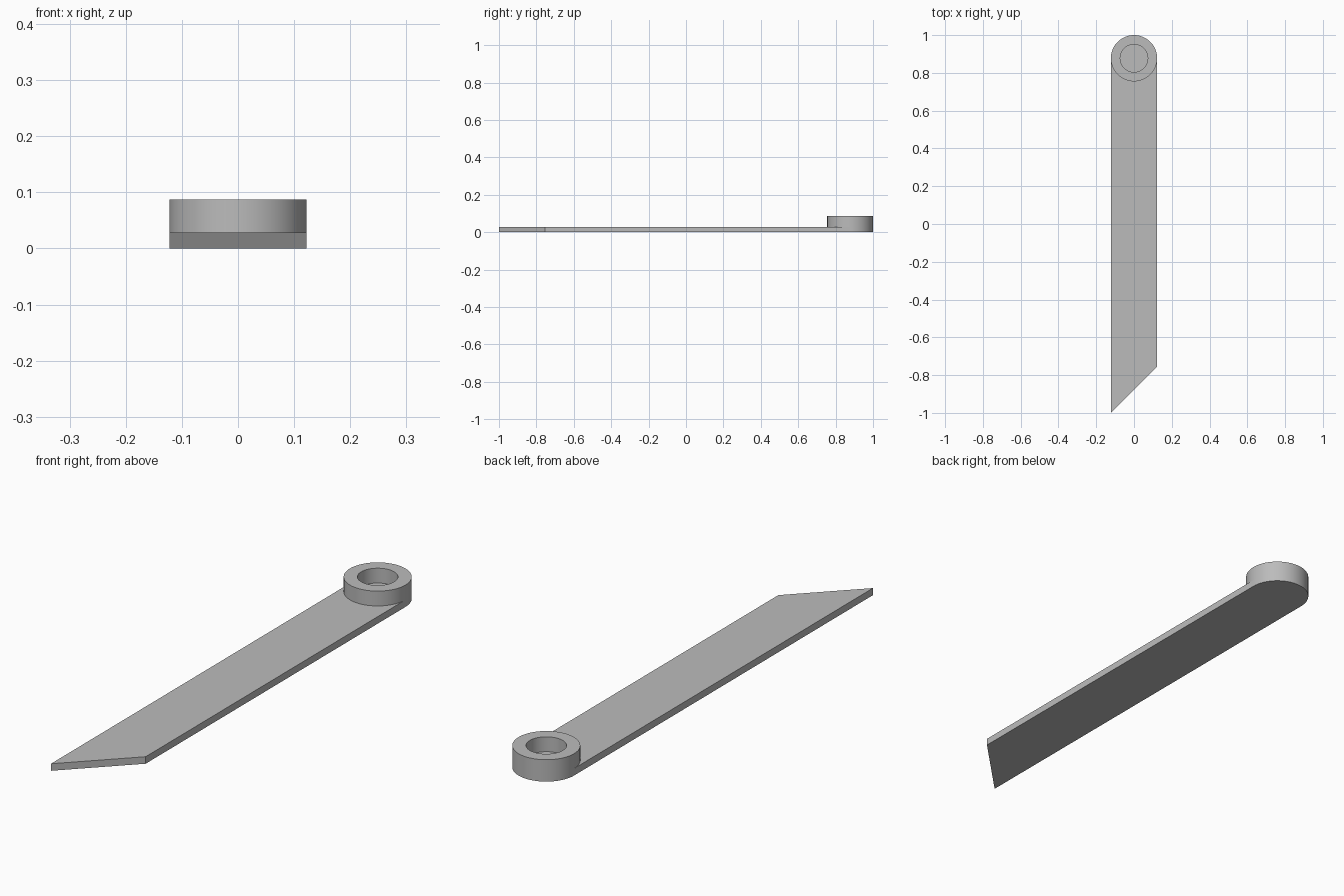
import bpy, bmesh, math

cube = bpy.data.objects.get("Cube")
if cube:
    bpy.data.objects.remove(cube, do_unlink=True)

R, HOLE = 0.1225, 0.073        # collar outer and inner radius
THICK, TOP = 0.028, 0.087      # bar thickness, collar top height
CY = 1 - R                     # collar centre
SEG = 64

grey = bpy.data.materials.new("plain grey")
grey.use_nodes = True
colour = (0.5, 0.5, 0.5, 1)
grey.diffuse_color = colour
grey.node_tree.nodes["Principled BSDF"].inputs["Base Color"].default_value = colour


def finish(name, bm):
    bmesh.ops.recalc_face_normals(bm, faces=bm.faces)
    mesh = bpy.data.meshes.new(name)
    bm.to_mesh(mesh)
    bm.free()
    mesh.materials.append(grey)
    obj = bpy.data.objects.new(name, mesh)
    bpy.context.collection.objects.link(obj)
    bpy.ops.object.select_all(action='DESELECT')
    obj.select_set(True)
    bpy.context.view_layer.objects.active = obj
    bpy.ops.object.shade_smooth_by_angle(angle=math.radians(30))


# Flat bar: slanted front end, round back end
outline = [(-R, -1), (R, -1 + 2 * R)]
for i in range(SEG // 2 + 1):
    a = 2 * math.pi * i / SEG
    outline.append((R * math.cos(a), CY + R * math.sin(a)))
bm = bmesh.new()
face = bm.faces.new([bm.verts.new((x, y, 0)) for x, y in outline])
out = bmesh.ops.extrude_face_region(bm, geom=[face])
top = [v for v in out["geom"] if isinstance(v, bmesh.types.BMVert)]
bmesh.ops.translate(bm, verts=top, vec=(0, 0, THICK))
finish("flat_bar", bm)

# Raised collar: ring section revolved around the hole axis
bm = bmesh.new()
section = [(R, THICK), (R, TOP), (HOLE, TOP), (HOLE, THICK)]
verts = [bm.verts.new((r, CY, z)) for r, z in section]
edges = [bm.edges.new(pair) for pair in zip(verts, verts[1:])]
bmesh.ops.spin(bm, geom=verts + edges, cent=(0, CY, 0), axis=(0, 0, 1),
               angle=2 * math.pi, steps=SEG, use_merge=True)
bmesh.ops.remove_doubles(bm, verts=bm.verts, dist=1e-5)
finish("raised_collar", bm)
